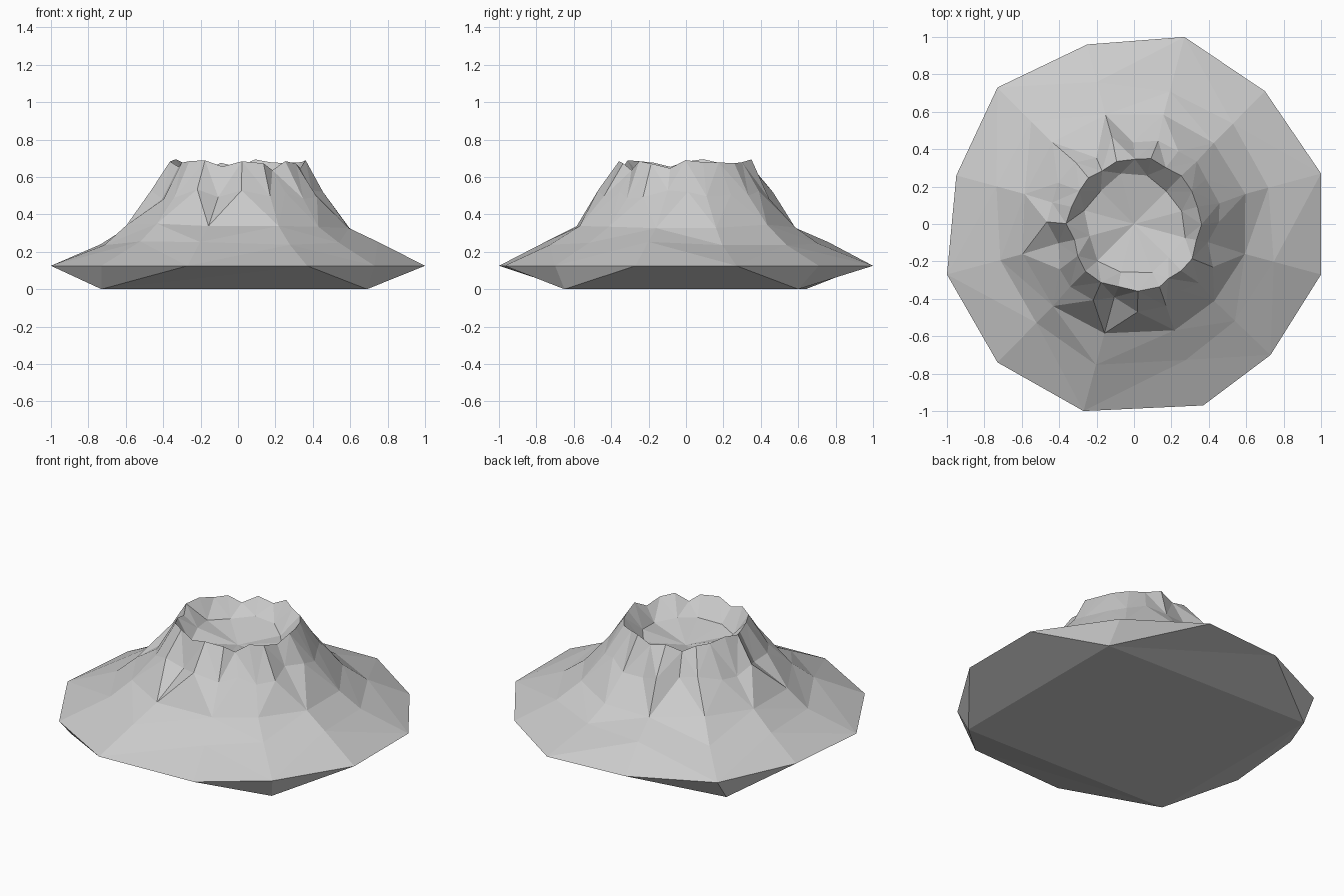
import bpy, bmesh, random
from math import atan2, cos, sin, hypot, tau

random.seed(4)
cube = bpy.data.objects.get("Cube")
if cube:
    bpy.data.objects.remove(cube)

rock = bpy.data.materials.new("grey_rock")
rock.use_nodes = True
rock.diffuse_color = (0.6, 0.6, 0.6, 1)
rock.node_tree.nodes["Principled BSDF"].inputs["Base Color"].default_value = (0.6, 0.6, 0.6, 1)

bm = bmesh.new()

# Outline of the skirt, counter-clockwise, and the four corners of the base
OUTLINE = [(1, .27), (.7, .71), (.27, 1), (-.25, .96), (-.73, .73), (-.95, .26),
           (-1, -.27), (-.73, -.74), (-.27, -1), (.37, -.97), (.73, -.7), (1, -.27)]
BASE = [(.69, .6), (-.73, .64), (-.73, -.62), (.69, -.65)]
N = len(OUTLINE)
angles = [(atan2(y, x) % tau) for x, y in OUTLINE]


def polar(a, r, z):
    return bm.verts.new((r * cos(a), r * sin(a), z))


def jitter(amount):
    return random.uniform(-amount, amount)


def bridge(lower, upper):
    """Triangulated band between two rings of equal count."""
    n = len(lower)
    for i in range(n):
        j = (i + 1) % n
        if i % 2:
            bm.faces.new((lower[i], lower[j], upper[i]))
            bm.faces.new((lower[j], upper[j], upper[i]))
        else:
            bm.faces.new((lower[i], lower[j], upper[j]))
            bm.faces.new((lower[i], upper[j], upper[i]))


def stitch(coarse, fine, flip=False):
    """Band between a ring and one with twice as many points."""
    n = len(coarse)
    for i in range(n):
        j = (i + 1) % n
        a, b = coarse[i], coarse[j]
        c, d, e = fine[2 * i], fine[2 * i + 1], fine[2 * j]
        for tri in ((a, d, c), (a, b, d), (b, e, d)):
            bm.faces.new(tri[::-1] if flip else tri)


def fine_angle(k):
    a = angles[k // 2]
    b = angles[(k // 2 + 1) % N]
    return a + ((b - a) % tau) / 2 * (k % 2)


# Skirt and foot of the cone
skirt = [bm.verts.new((x, y, .125)) for x, y in OUTLINE]
slope = [polar(a, .76 + jitter(.03), .245 + jitter(.012)) for a in angles]
foot = [polar(a, .605 + jitter(.015), .34 + jitter(.015)) for a in angles]
bridge(skirt, slope)
bridge(slope, foot)

# Steep flank with ridges and narrow gullies
GULLIES = {5, 7, 12, 16, 19, 22}
flank, lip = [], []
for k in range(2 * N):
    a = fine_angle(k)
    gully = k in GULLIES
    flank.append(polar(a + jitter(.03), (.42 if gully else .465) + jitter(.018),
                       .51 + jitter(.03)))
    lip.append(polar(a + jitter(.025), (.335 if gully else .352) + jitter(.012),
                     (.645 if gully else .683) + jitter(.012)))
stitch(foot, flank)
bridge(flank, lip)

# Crater wall and bowl
bowl = [polar(a, .265 + jitter(.02), .575 + jitter(.02)) for a in angles]
stitch(bowl, lip, flip=True)
centre = bm.verts.new((0, 0, .52))
for i in range(N):
    bm.faces.new((bowl[i], bowl[(i + 1) % N], centre))

# Underside: three skirt points gather on each base corner
base = [bm.verts.new((x, y, 0)) for x, y in BASE]
for q, corner in enumerate(base):
    s = 3 * q
    bm.faces.new((corner, skirt[s + 1], skirt[s]))
    bm.faces.new((corner, skirt[s + 2], skirt[s + 1]))
    follow = base[(q + 1) % 4]
    after = skirt[(s + 3) % N]
    bm.faces.new((corner, after, skirt[s + 2]))
    bm.faces.new((corner, follow, after))
bm.faces.new(base[::-1])

bmesh.ops.recalc_face_normals(bm, faces=bm.faces)
mesh = bpy.data.meshes.new("crater_mountain")
bm.to_mesh(mesh)
bm.free()
mesh.materials.append(rock)
mountain = bpy.data.objects.new("crater_mountain", mesh)
bpy.context.collection.objects.link(mountain)
